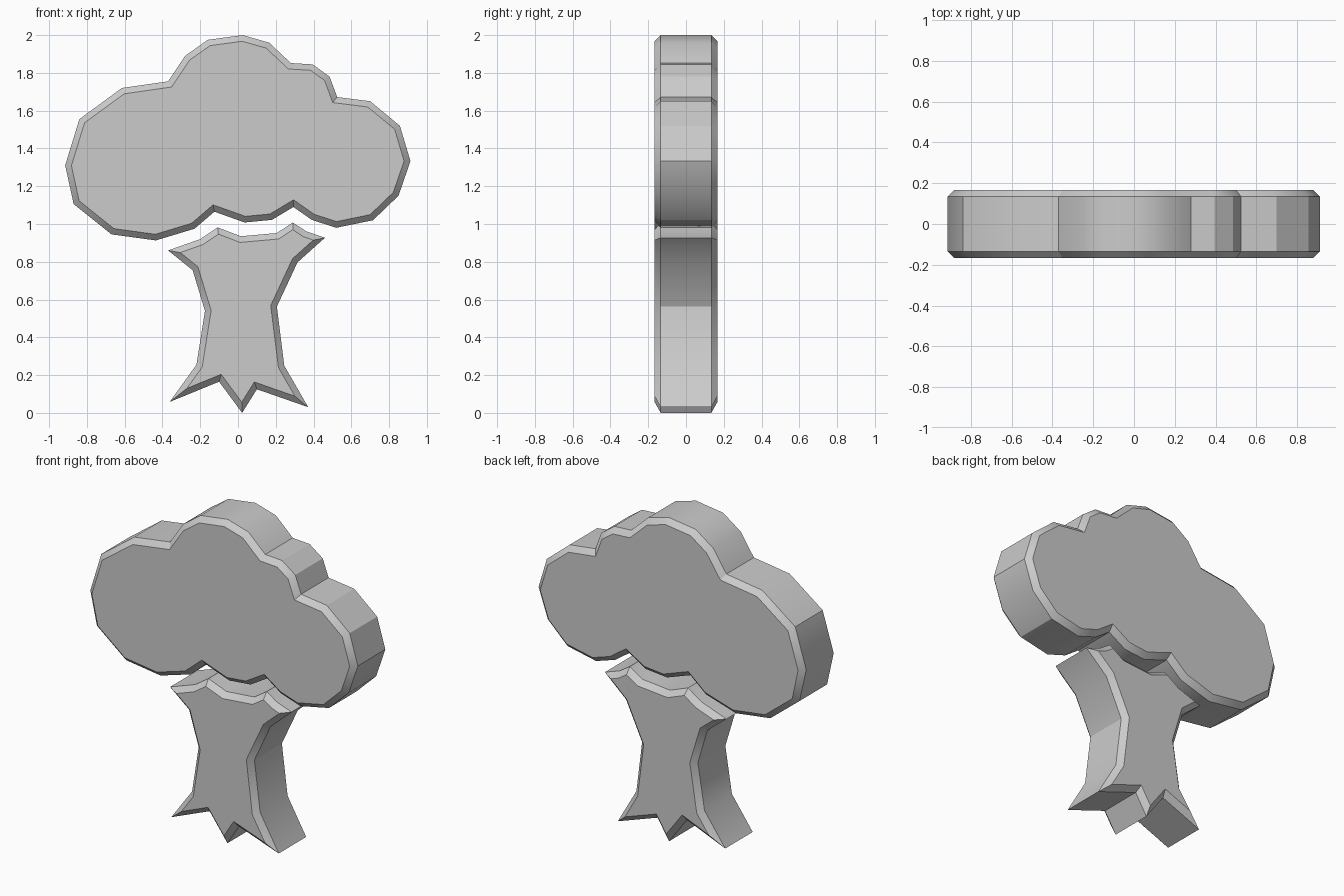
import bpy, bmesh, math
from mathutils import Vector

if "Cube" in bpy.data.objects:
    bpy.data.objects.remove(bpy.data.objects["Cube"])

HALF_DEPTH = 0.166
CHAMFER = 0.032


def inset(points, d):
    """Mitred inward offset of a clockwise outline."""
    out = []
    n = len(points)
    for i in range(n):
        p0, p, p1 = (Vector(points[(i + k) % n]) for k in (-1, 0, 1))
        a, b = (p - p0).normalized(), (p1 - p).normalized()
        na, nb = Vector((a.y, -a.x)), Vector((b.y, -b.x))
        out.append(p + (na + nb) * d / (1 + na.dot(nb)))
    return out


def chamfered_slab(name, outline):
    """Extrude an xz outline along y with a chamfer on both faces."""
    bm = bmesh.new()
    small = inset(outline, CHAMFER)
    h, c = HALF_DEPTH, HALF_DEPTH - CHAMFER
    rings = [[bm.verts.new((p[0], y, p[1])) for p in pts]
             for y, pts in ((-h, small), (-c, outline), (c, outline), (h, small))]
    n = len(outline)
    for r0, r1 in zip(rings, rings[1:]):
        for i in range(n):
            j = (i + 1) % n
            bm.faces.new((r0[i], r0[j], r1[j], r1[i]))
    bm.faces.new(rings[0][::-1])
    bm.faces.new(rings[-1])
    bmesh.ops.recalc_face_normals(bm, faces=bm.faces[:])
    mesh = bpy.data.meshes.new(name)
    bm.to_mesh(mesh)
    bm.free()
    ob = bpy.data.objects.new(name, mesh)
    bpy.context.collection.objects.link(ob)
    bpy.ops.object.select_all(action='DESELECT')
    ob.select_set(True)
    bpy.context.view_layer.objects.active = ob
    bpy.ops.object.shade_smooth_by_angle(angle=math.radians(30))
    return ob


# Cloud-shaped leaf crown, clockwise from the left
chamfered_slab("crown", [
    (-0.915, 1.31), (-0.84, 1.555), (-0.615, 1.72), (-0.37, 1.755),
    (-0.28, 1.89), (-0.16, 1.975), (0.025, 2.0), (0.165, 1.96),
    (0.28, 1.852), (0.395, 1.845), (0.485, 1.78), (0.525, 1.672),
    (0.70, 1.65), (0.857, 1.52), (0.913, 1.333), (0.85, 1.15),
    (0.715, 1.02), (0.52, 0.98), (0.39, 1.022), (0.293, 1.09),
    (0.18, 1.022), (0.035, 1.008), (-0.125, 1.065), (-0.23, 0.975),
    (-0.435, 0.913), (-0.67, 0.945), (-0.87, 1.105)])

# Trunk with flared branch tips and three roots, clockwise from upper left
chamfered_slab("trunk", [
    (-0.37, 0.86), (-0.20, 0.92), (-0.108, 0.982), (0.015, 0.935),
    (0.205, 0.952), (0.29, 1.008), (0.36, 0.962), (0.46, 0.927),
    (0.315, 0.797), (0.206, 0.563), (0.245, 0.25), (0.372, 0.03),
    (0.10, 0.125), (0.022, 0.0), (-0.10, 0.165), (-0.362, 0.058),
    (-0.22, 0.255), (-0.175, 0.54), (-0.24, 0.755)])
